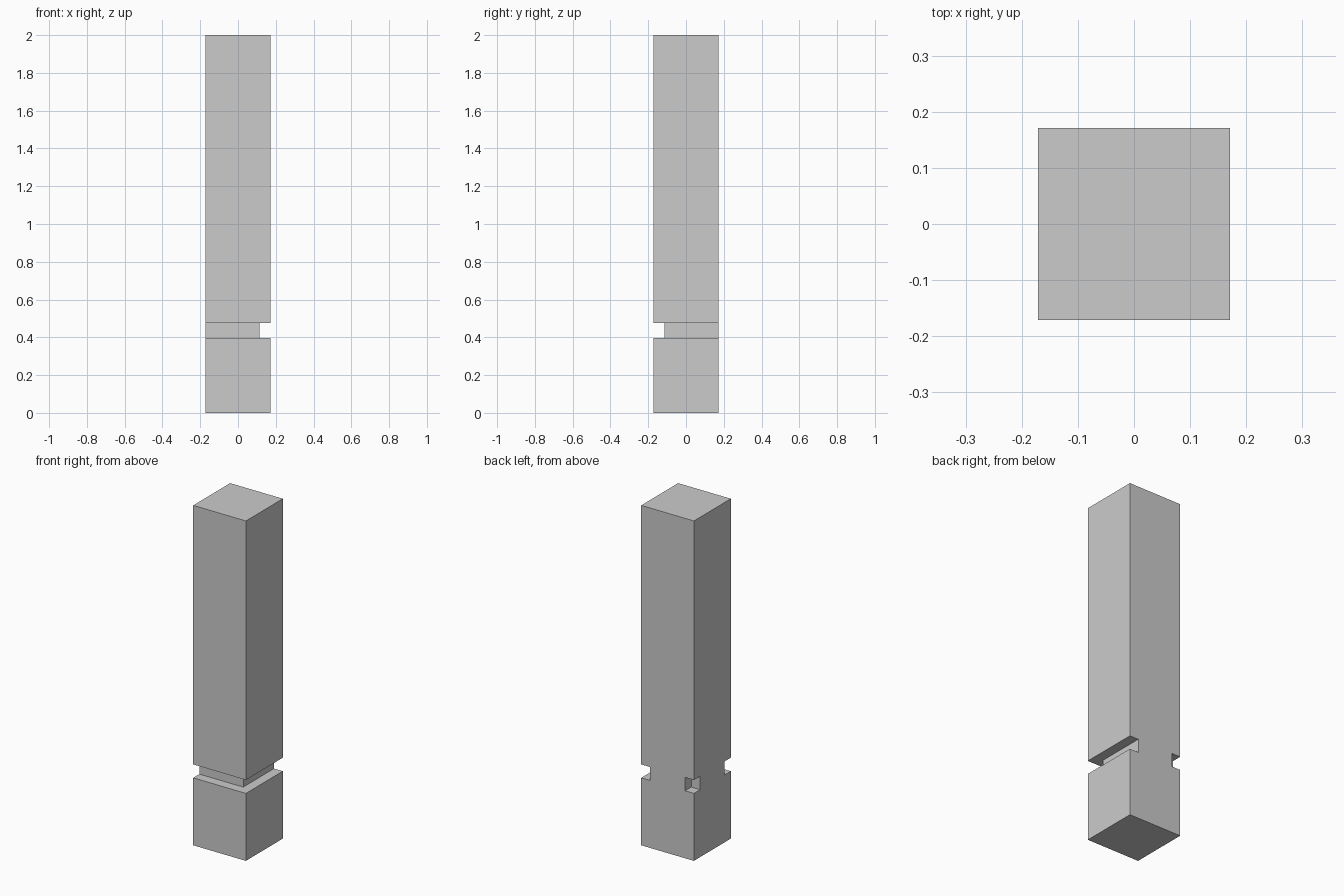
import bpy

if "Cube" in bpy.data.objects:
    bpy.data.objects.remove(bpy.data.objects["Cube"])

H = 0.1714                 # half width of the post
D = 0.0571                 # notch depth
Z0, Z1 = 0.397, 0.476      # notch bottom and top
OUT = 0.05                 # cutter overshoot past the faces


def box(name, lo, hi):
    mid = [(a + b) / 2 for a, b in zip(lo, hi)]
    bpy.ops.mesh.primitive_cube_add(size=1, location=mid)
    ob = bpy.context.object
    ob.name = name
    ob.scale = [b - a for a, b in zip(lo, hi)]
    bpy.ops.object.transform_apply(location=True, rotation=False, scale=True)
    return ob


# Square post
post = box("post", (-H, -H, 0), (H, H, 2))

# Groove along the front, groove along the right, notch at the back left corner
E = H + OUT
cutters = [
    box("front_groove_cutter", (-E, -E, Z0), (E, -H + D, Z1)),
    box("right_groove_cutter", (H - D, -E, Z0), (E, E, Z1)),
    box("corner_notch_cutter", (-E, H - D, Z0), (-H + D, E, Z1)),
]

# Cut the grooves, then drop the cutters
for cutter in cutters:
    cutter.hide_render = True
    bpy.ops.object.select_all(action='DESELECT')
    bpy.context.view_layer.objects.active = post
    post.select_set(True)
    mod = post.modifiers.new(cutter.name, 'BOOLEAN')
    mod.operation = 'DIFFERENCE'
    mod.solver = 'EXACT'
    mod.object = cutter
    bpy.ops.object.modifier_apply(modifier=mod.name)
    bpy.data.objects.remove(cutter, do_unlink=True)
